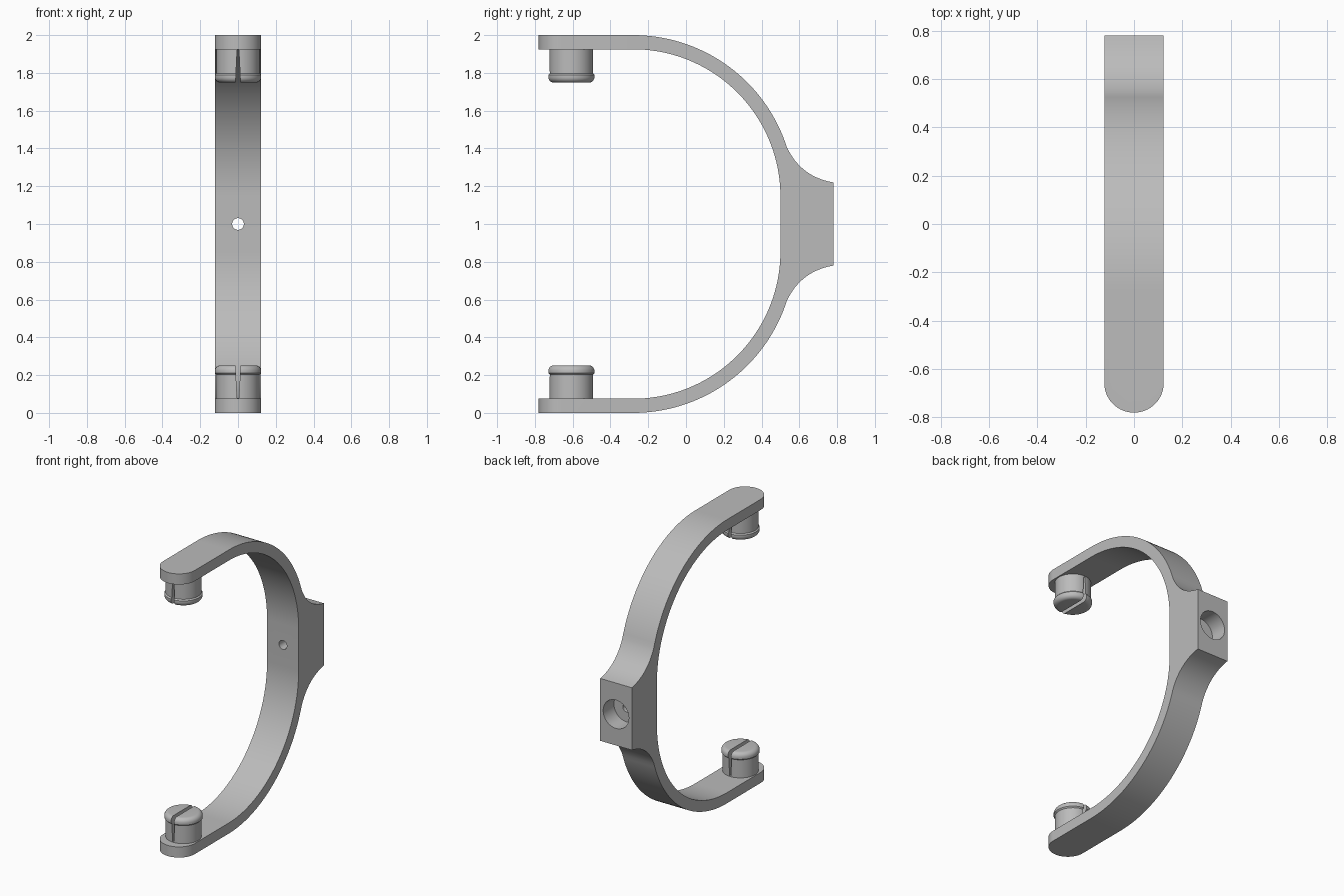
import bpy, bmesh, math
from mathutils import Vector, Matrix

cube = bpy.data.objects.get("Cube")
if cube:
    bpy.data.objects.remove(cube, do_unlink=True)

grey = bpy.data.materials.new("plain grey")
grey.use_nodes = True
colour = (0.5, 0.5, 0.5, 1)
grey.diffuse_color = colour
grey.node_tree.nodes["Principled BSDF"].inputs["Base Color"].default_value = colour

HALF = 0.123          # half width of the strap
MID = 1.0             # height of the mirror plane


def make(name, bm):
    bmesh.ops.recalc_face_normals(bm, faces=bm.faces)
    mesh = bpy.data.meshes.new(name)
    bm.to_mesh(mesh)
    bm.free()
    mesh.materials.append(grey)
    ob = bpy.data.objects.new(name, mesh)
    bpy.context.collection.objects.link(ob)
    return ob


def prism(name, points, direction):
    """Extrude a closed outline along a direction."""
    bm = bmesh.new()
    face = bm.faces.new([bm.verts.new(p) for p in points])
    new = bmesh.ops.extrude_face_region(bm, geom=[face])["geom"]
    bmesh.ops.translate(bm, vec=direction,
                        verts=[v for v in new if isinstance(v, bmesh.types.BMVert)])
    return make(name, bm)


def rod(name, radius, y0, y1):
    """Cylinder along y at mid height."""
    bm = bmesh.new()
    place = Matrix.Translation((0, (y0 + y1) / 2, MID)) @ Matrix.Rotation(math.pi / 2, 4, 'X')
    bmesh.ops.create_cone(bm, cap_ends=True, segments=48, radius1=radius,
                          radius2=radius, depth=y1 - y0, matrix=place)
    return make(name, bm)


def cut(ob, cutter, operation='DIFFERENCE'):
    cutter.hide_render = True
    mod = ob.modifiers.new("cut", 'BOOLEAN')
    mod.operation, mod.object, mod.solver = operation, cutter, 'EXACT'
    bpy.context.view_layer.objects.active = ob
    bpy.ops.object.modifier_apply(modifier=mod.name)
    bpy.data.objects.remove(cutter, do_unlink=True)


def smooth(ob):
    bpy.ops.object.select_all(action='DESELECT')
    ob.select_set(True)
    bpy.context.view_layer.objects.active = ob
    bpy.ops.object.shade_smooth_by_angle(angle=math.radians(25))


def arc(cy, cz, r, a0, a1, n):
    steps = [math.radians(a0 + (a1 - a0) * i / n) for i in range(n + 1)]
    return [(cy + r * math.cos(a), cz + r * math.sin(a)) for a in steps]


# Strap: upper half of the side outline, then mirrored to the lower half
ARC_Y, ARC_Z = -0.28, 1.145
outer = [(-0.78, 2.0)] + arc(ARC_Y, ARC_Z, 0.855, 90, 18, 36)
flare_start, flare_end = Vector(outer[-1]), Vector((0.78, 1.22))
control = Vector((0.605, 1.25))
flare = [tuple(flare_start * (1 - t) ** 2 + control * 2 * t * (1 - t) + flare_end * t * t)
         for t in [i / 12 for i in range(1, 13)]]
inner = arc(ARC_Y, ARC_Z, 0.78, 0, 90, 40) + [(-0.78, 1.925)]


def mirrored(points):
    return [(y, 2 * MID - z) for y, z in reversed(points)]


top_out = outer + flare
outline = top_out + mirrored(top_out) + mirrored(inner) + inner
strap = prism("clamp_strap", [(-HALF, y, z) for y, z in outline], (2 * HALF, 0, 0))

# Rounded strap tips
plan = arc(0, -0.78 + HALF, HALF, 180, 360, 32) + [(HALF, 1), (-HALF, 1)]
cut(strap, prism("tip_shape", [(x, y, -0.1) for x, y in plan], (0, 0, 2.2)), 'INTERSECT')

# Mounting hole and its counterbore in the rear pad
cut(strap, rod("bore_cutter", 0.031, 0.3, 0.9))
cut(strap, rod("counterbore_cutter", 0.1, 0.66, 0.9))
smooth(strap)


def peg(name, top):
    """Split snap peg with a rounded lip, standing on the strap tip."""
    profile = [(0, 0.07), (0.115, 0.07), (0.115, 0.202), (0.123, 0.21)]
    profile += arc(0.093, 0.222, 0.03, 0, 90, 6) + [(0, 0.252)]
    bm = bmesh.new()
    verts = [bm.verts.new((r, 0, z)) for r, z in profile]
    edges = [bm.edges.new(pair) for pair in zip(verts, verts[1:])]
    bmesh.ops.spin(bm, geom=verts + edges, cent=(0, 0, 0), axis=(0, 0, 1),
                   angle=math.tau, steps=48, use_duplicate=False)
    bmesh.ops.remove_doubles(bm, verts=bm.verts, dist=1e-5)
    ob = make(name, bm)
    # Tapered slot running front to back
    wedge = [(-0.005, 0.08), (0.005, 0.08), (0.014, 0.27), (-0.014, 0.27)]
    cut(ob, prism("slot_cutter", [(x, -0.2, z) for x, z in wedge], (0, 0.4, 0)))
    place = Matrix.Translation((0, -0.607, 0))
    if top:
        place = Matrix.Translation((0, -0.607, 2 * MID)) @ Matrix.Rotation(math.pi, 4, 'Y')
    ob.data.transform(place)
    smooth(ob)


peg("lower_peg", False)
peg("upper_peg", True)
